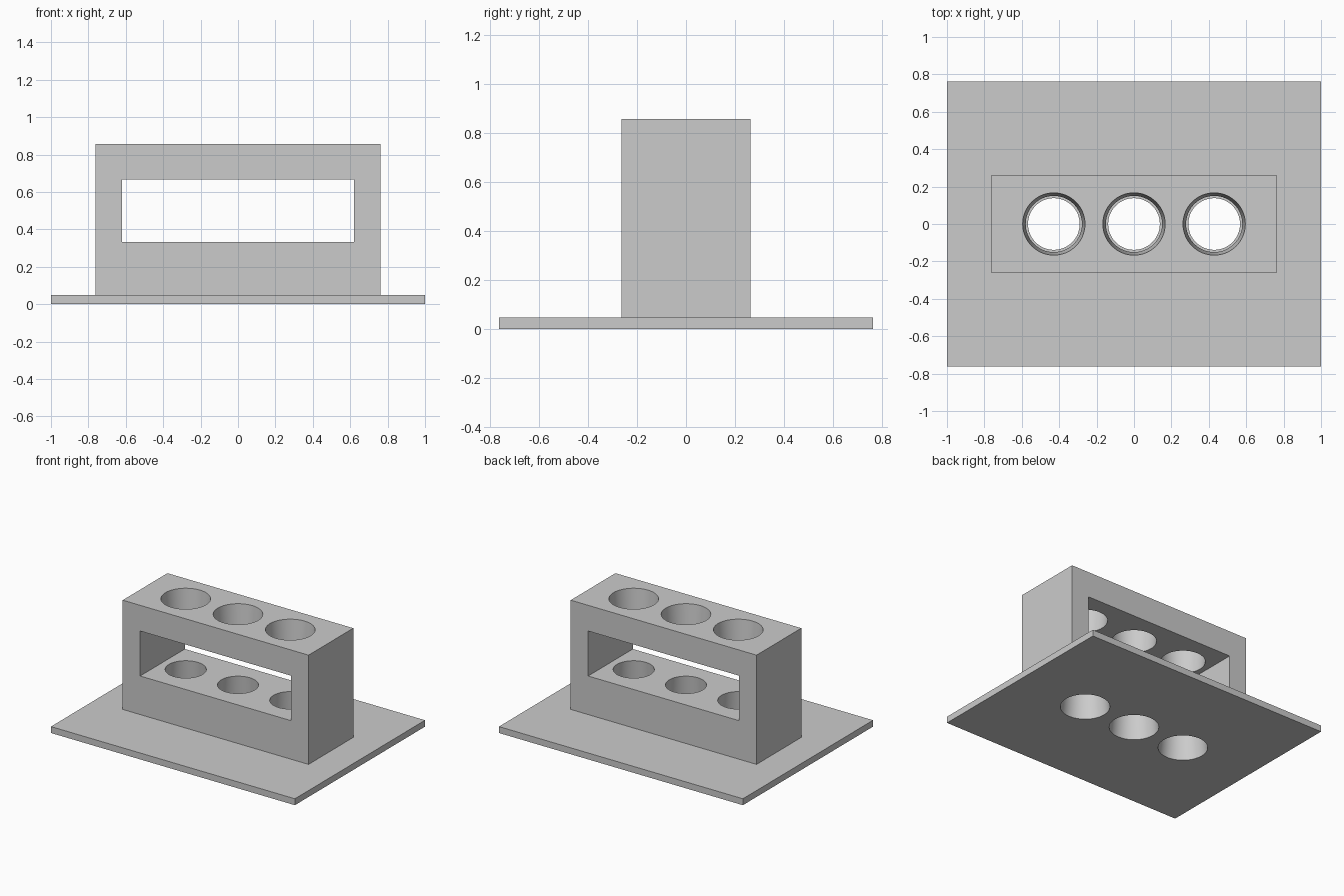
import bpy
import bmesh
from mathutils import Matrix, Vector

if "Cube" in bpy.data.objects:
    bpy.data.objects.remove(bpy.data.objects["Cube"], do_unlink=True)

UNIT = 1 / 21  # the rack is laid out on a 42 x 32 x 18 module
SLOPE = 0.6 / 7  # taper of the holes
RIM = 3.5 * UNIT
HEIGHT = 18 * UNIT

grey = bpy.data.materials.new("light grey")
grey.use_nodes = True
colour = (0.6, 0.6, 0.6, 1)
grey.diffuse_color = colour
grey.node_tree.nodes["Principled BSDF"].inputs["Base Color"].default_value = colour


def make_object(name, bm):
    mesh = bpy.data.meshes.new(name)
    bm.to_mesh(mesh)
    bm.free()
    mesh.materials.append(grey)
    obj = bpy.data.objects.new(name, mesh)
    bpy.context.collection.objects.link(obj)
    return obj


def box(name, size, bottom):
    """Box centred in x and y, measured in modules."""
    bm = bmesh.new()
    size = Vector(size) * UNIT
    place = Matrix.Translation((0, 0, bottom * UNIT + size.z / 2))
    bmesh.ops.create_cube(bm, size=1, matrix=place @ Matrix.Diagonal(size).to_4x4())
    return make_object(name, bm)


def hole_cutters(name, low, high, rim_z):
    """Row of three cones that have the rim radius at rim_z and narrow inward."""
    bm = bmesh.new()
    sign = -1 if rim_z == 0 else 1
    r_low, r_high = (RIM + sign * SLOPE * (z - rim_z) for z in (low, high))
    for i in (-1, 0, 1):
        bmesh.ops.create_cone(
            bm, cap_ends=True, segments=64, radius1=r_low, radius2=r_high,
            depth=high - low,
            matrix=Matrix.Translation((i * 9 * UNIT, 0, (low + high) / 2)))
    obj = make_object(name, bm)
    obj.hide_render = True
    return obj


def cut(target, cutters):
    bpy.ops.object.select_all(action="DESELECT")
    target.select_set(True)
    bpy.context.view_layer.objects.active = target
    for cutter in cutters:
        mod = target.modifiers.new("cut", "BOOLEAN")
        mod.operation = "DIFFERENCE"
        mod.solver = "EXACT"
        mod.object = cutter
        bpy.ops.object.modifier_apply(modifier=mod.name)
    bpy.ops.object.shade_smooth_by_angle(angle=0.5)


# Flat foot plate and upright block
base_plate = box("base_plate", (42, 32, 1), 0)
rack_block = box("rack_block", (32, 11, 17), 1)

# Window through the block, and tapered holes from above and below
window = box("window_cutter", (26, 14, 7), 7)
window.hide_render = True
lower_holes = hole_cutters("lower_hole_cutter", -0.1, 0.4, 0)
upper_holes = hole_cutters("upper_hole_cutter", 0.5, 1.0, HEIGHT)

cut(base_plate, [lower_holes])
cut(rack_block, [window, lower_holes, upper_holes])

for helper in (window, lower_holes, upper_holes):
    bpy.data.objects.remove(helper, do_unlink=True)
